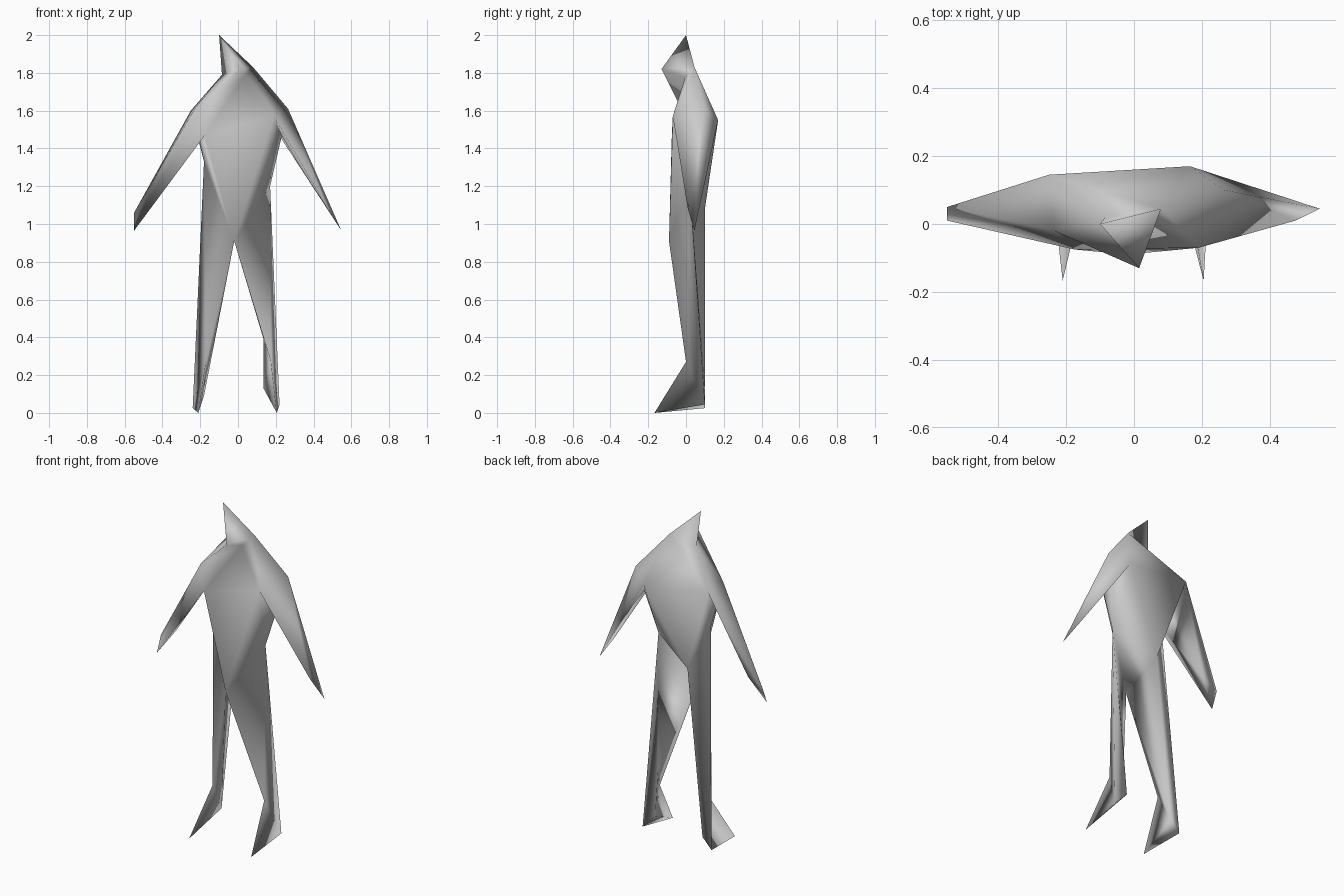
import bpy, bmesh

if "Cube" in bpy.data.objects:
    bpy.data.objects.remove(bpy.data.objects["Cube"])

# Landmarks of the faceted figure
P = {
    # head and neck
    "crown": (-0.10, 0.00, 2.00), "face": (0.015, -0.13, 1.82), "nape": (0.08, 0.045, 1.83),
    "neck_l": (-0.085, 0.02, 1.79), "throat": (0.03, -0.005, 1.775),
    # shoulders and armpits
    "sh_front_l": (-0.235, -0.02, 1.60), "sh_back_l": (-0.25, 0.145, 1.60), "pit_l": (-0.175, -0.075, 1.47),
    "sh_out_r": (0.265, 0.10, 1.61), "sh_back_r": (0.165, 0.17, 1.55), "pit_r": (0.19, -0.07, 1.57),
    # hands
    "hand_l": (-0.55, 0.01, 0.965), "wrist_l": (-0.55, 0.05, 1.06), "cuff_l": (-0.45, 0.05, 1.11),
    "hand_r": (0.547, 0.045, 0.965), "cuff_r": (0.475, 0.01, 1.08),
    # hips
    "hip_l": (-0.18, 0.02, 1.33), "hip_r": (0.17, 0.02, 1.20),
    "crotch": (-0.02, -0.09, 0.91), "seat": (-0.08, 0.10, 1.08),
    # legs and feet
    "ankle_l": (-0.17, 0.0, 0.27), "inner_l": (-0.18, 0.10, 0.09),
    "heel_l": (-0.24, 0.10, 0.025), "toe_l": (-0.21, -0.167, 0.0),
    "calf_r": (0.135, 0.075, 0.39), "ankle_r": (0.175, 0.0, 0.27), "inner_r": (0.135, 0.10, 0.13),
    "heel_r": (0.22, 0.10, 0.045), "toe_r": (0.205, -0.167, 0.0),
}

# Each part is the faceted hull of its landmarks
PARTS = {
    "head": "crown face nape neck_l throat",
    "neck": "face neck_l throat sh_front_l",
    "torso": "nape neck_l throat sh_front_l sh_back_l pit_l sh_out_r sh_back_r pit_r "
             "hip_l hip_r crotch seat",
    "left_arm": "pit_l sh_front_l sh_back_l hand_l wrist_l cuff_l",
    "right_arm": "pit_r sh_out_r sh_back_r hand_r cuff_r",
    "left_leg": "hip_l crotch seat ankle_l inner_l heel_l",
    "right_thigh": "hip_r crotch ankle_r calf_r",
    "right_leg": "hip_r ankle_r calf_r inner_r heel_r",
    "left_foot": "ankle_l inner_l heel_l toe_l",
    "right_foot": "ankle_r inner_r heel_r toe_r",
}


def hull_faces(names):
    """Outward faces of a hull, as tuples of landmark names."""
    bm = bmesh.new()
    label = {bm.verts.new(P[n]): n for n in names}
    bmesh.ops.convex_hull(bm, input=bm.verts[:])
    bmesh.ops.recalc_face_normals(bm, faces=bm.faces[:])
    faces = [tuple(label[v] for v in f.verts) for f in bm.faces]
    bm.free()
    return faces


faces = [f for names in PARTS.values() for f in hull_faces(names.split())]
keys = [frozenset(f) for f in faces]

# One continuous skin: joints open where two neighbouring parts share a face
skin = bmesh.new()
vert = {n: skin.verts.new(co) for n, co in P.items()}
for f, key in zip(faces, keys):
    if keys.count(key) == 1:
        skin.faces.new([vert[n] for n in f]).smooth = True
bmesh.ops.delete(skin, geom=[v for v in skin.verts if not v.link_faces], context="VERTS")

mesh = bpy.data.meshes.new("figure_body")
skin.to_mesh(mesh)
skin.free()
bpy.context.collection.objects.link(bpy.data.objects.new("figure_body", mesh))
